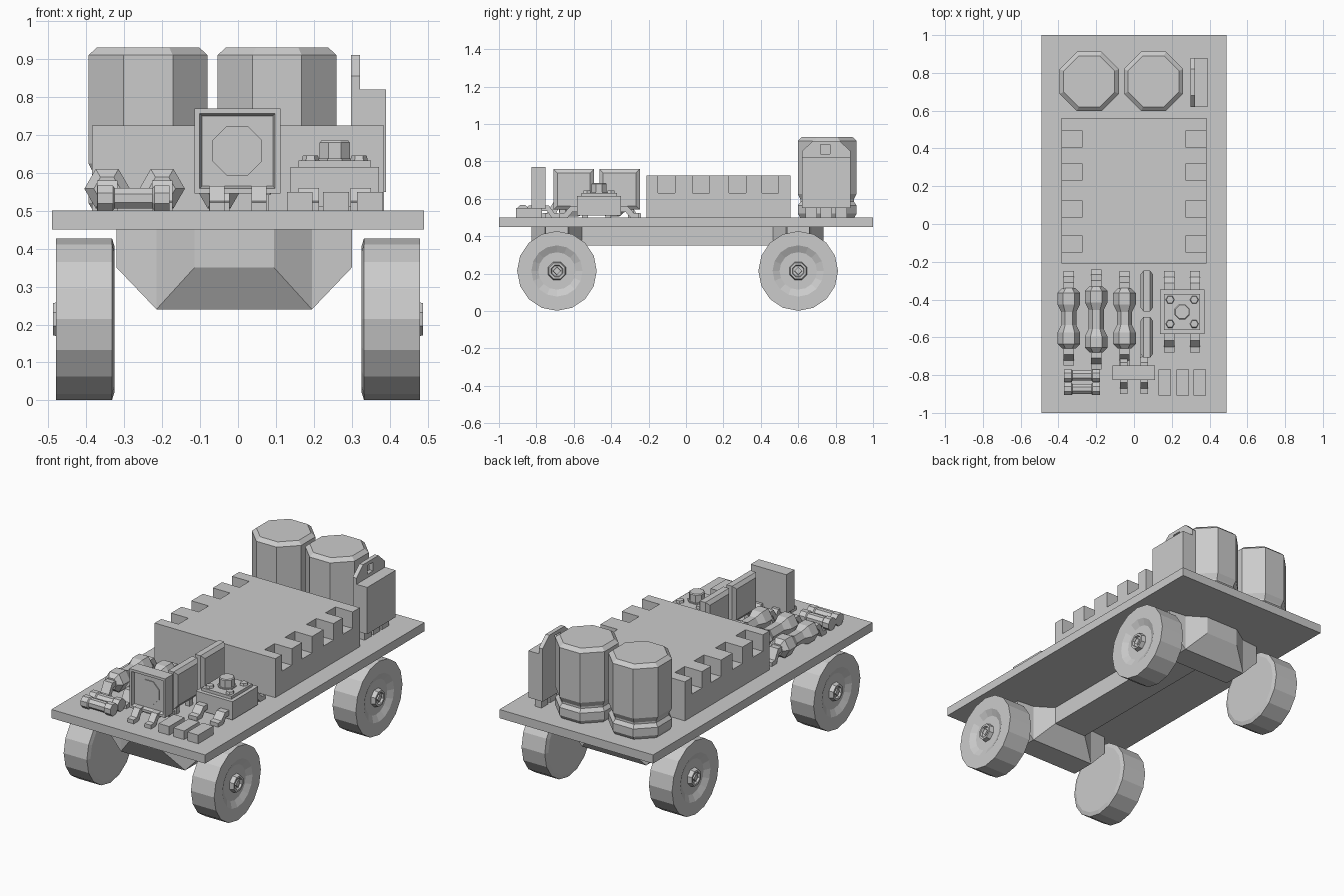
import bpy, bmesh
from math import cos, sin, pi

if "Cube" in bpy.data.objects:
    bpy.data.objects.remove(bpy.data.objects["Cube"])


def finish(name, bm):
    bmesh.ops.recalc_face_normals(bm, faces=bm.faces)
    me = bpy.data.meshes.new(name)
    bm.to_mesh(me)
    bm.free()
    ob = bpy.data.objects.new(name, me)
    bpy.context.collection.objects.link(ob)
    return ob


def loft(name, rings):
    """Skin a list of equal-length point rings and cap both ends."""
    bm = bmesh.new()
    vs = [[bm.verts.new(p) for p in r] for r in rings]
    n = len(rings[0])
    for a, b in zip(vs, vs[1:]):
        for i in range(n):
            j = (i + 1) % n
            bm.faces.new((a[i], a[j], b[j], b[i]))
    bm.faces.new(vs[0])
    bm.faces.new(vs[-1])
    return finish(name, bm)


def box(name, x, y, z):
    ring = lambda h: [(x[0], y[0], h), (x[1], y[0], h), (x[1], y[1], h), (x[0], y[1], h)]
    return loft(name, [ring(z[0]), ring(z[1])])


def lathe(name, profile, n, axis, c, phase=0.0):
    """Turn (radius, offset) pairs around an axis through point c."""
    rings = []
    for r, t in profile:
        ring = []
        for i in range(n):
            a = 2 * pi * i / n + phase
            u, v = r * cos(a), r * sin(a)
            d = {'x': (t, u, v), 'y': (u, t, v), 'z': (u, v, t)}[axis]
            ring.append((c[0] + d[0], c[1] + d[1], c[2] + d[2]))
        rings.append(ring)
    return loft(name, rings)


def prism_x(name, pts, x0, x1):
    """Extrude a (y, z) outline along x."""
    return loft(name, [[(x, y, z) for y, z in pts] for x in (x0, x1)])


def bent_pin(name, x, y, length, s, top=0.56, w=0.027):
    """Component leg that leaves the body, bends down and rests on the board."""
    q = lambda f: y + s * f * length
    prism_x(name, [(q(0), top), (q(.4), top), (q(.72), .525), (q(1), .522), (q(1), .5),
                   (q(.55), .5), (q(.3), top - .03), (q(0), top - .03)], x - w, x + w)


# Circuit board deck
box("board", (-.49, .49), (-1, 1), (.45, .5))

# Axle housings: tapered along x, with a nose facing each way along y
CX = -.01
for label, cy in (("front", -.69), ("rear", .6)):
    rings = []
    for x, h, zb in ((-.31, .06, .35), (-.205, .07, .24), (.205, .07, .24), (.31, .06, .35)):
        rings.append([(CX + x, cy - h, zb), (CX + x, cy + h, zb),
                      (CX + x, cy + h, .45), (CX + x, cy - h, .45)])
    loft(label + "_axle_housing", rings)
    rings = []
    for t, w, zb in ((-.135, .105, .35), (-.07, .205, .24), (.07, .205, .24), (.135, .105, .35)):
        rings.append([(CX - w, cy + t, zb), (CX + w, cy + t, zb),
                      (CX + w, cy + t, .45), (CX - w, cy + t, .45)])
    loft(label + "_axle_nose", rings)
    # Wheels with a dished face and a stepped hub
    for side, s in (("left", -1), ("right", 1)):
        lathe(f"{label}_{side}_wheel", [(.19, s * .325), (.213, s * .332), (.213, s * .48), (.137, s * .48),
              (.10, s * .462)], 16, 'x', (0, cy, .214))
        lathe(f"{label}_{side}_hub", [(.052, s * .46), (.046, s * .487), (.034, s * .487),
              (.03, s * .475)], 8, 'x', (0, cy, .214), pi / 8)
        lathe(f"{label}_{side}_hub_bolt", [(.025, s * .46), (.02, s * .484)], 4, 'x', (0, cy, .214))
# Spine joining the axles
box("chassis_spine", (CX - .105, CX + .105), (-.56, .47), (.35, .45))

# Main chip with notched edges
chip = box("main_chip", (-.385, .385), (-.21, .56), (.5, .725))
bm = bmesh.new()
for s in (-1, 1):
    for y in (-.105, .08, .275, .45):
        cube = bmesh.ops.create_cube(bm, size=1)["verts"]
        bmesh.ops.scale(bm, vec=(.22, .09, .2), verts=cube)
        bmesh.ops.translate(bm, vec=(s * .385, y, .73), verts=cube)
cutter = finish("notch_cutter", bm)
cutter.hide_render = True
cutter.hide_viewport = True
mod = chip.modifiers.new("notches", 'BOOLEAN')
mod.operation = 'DIFFERENCE'
mod.solver = 'EXACT'
mod.object = cutter

# Two octagonal capacitors
k = 1 / cos(pi / 8)
for name, x in (("left", -.237), ("right", .103)):
    lathe(name + "_capacitor", [(.145 * k, .5), (.157 * k, .52), (.157 * k, .565), (.142 * k, .585),
          (.142 * k, .595), (.157 * k, .625), (.157 * k, .91), (.135 * k, .93)],
          8, 'z', (x, .755, 0), pi / 8)

# Rear regulator: body, heat tab with mounting hole, three legs
box("regulator_body", (.322, .39), (.62, .88), (.55, .82))
for name, pts in (("front", [(.62, .55), (.72, .55), (.72, .91), (.68, .91), (.62, .855)]),
                  ("rear", [(.88, .55), (.77, .55), (.77, .91), (.82, .91), (.88, .855)])):
    prism_x(f"regulator_tab_{name}", pts, .298, .322)
box("regulator_tab_top", (.298, .322), (.72, .77), (.89, .91))
box("regulator_tab_middle", (.298, .322), (.72, .77), (.55, .84))
for y in (.67, .75, .83):
    box("regulator_leg", (.32, .36), (y - .03, y + .03), (.5, .55))

# Front lamp: recessed square frame with octagonal lens
lamp = box("lamp_frame", (-.115, .112), (-.825, -.75), (.545, .77))
bm = bmesh.new()
bm.from_mesh(lamp.data)
bm.normal_update()
face = [min(bm.faces, key=lambda f: f.normal.y)]
bmesh.ops.inset_region(bm, faces=face, thickness=.02)
bmesh.ops.inset_region(bm, faces=face, thickness=.008, depth=-.02)
bm.to_mesh(lamp.data)
bm.free()
lathe("lamp_lens", [(.071, -.80), (.071, -.81)], 8, 'y', (-.002, 0, .658), pi / 8)
for x in (-.055, .055):
    bent_pin("lamp_front_leg", x, -.80, .1, -1, .565, .02)
    bent_pin("lamp_rear_leg", x, -.77, .09, 1, .565, .02)

# Two upright square plate components behind the lamp
for y in (-.355, -.6):
    ring = lambda x, r: [(x, y - r, .65 - r), (x, y + r, .65 - r), (x, y + r, .65 + r), (x, y - r, .65 + r)]
    loft("plate_component", [ring(.035, .088), ring(.05, .108), ring(.085, .108), ring(.1, .088)])
    for d in (-.06, .06):
        box("plate_leg", (.055, .08), (y + d - .015, y + d + .015), (.5, .555))

# Three hexagonal dumbbell resistors with bent leads
for x, c, h in ((-.345, -.5, .16), (-.2, -.505, .175), (-.05, -.5, .16)):
    half = [(.035, h), (.06, h - .025), (.06, h - .085), (.04, h - .125)]
    lathe("resistor", [(r, -t) for r, t in half] + [(r, t) for r, t in half[::-1]],
          6, 'y', (x, c, .558))
    for s in (-1, 1):
        bent_pin("resistor_lead", x, c + s * (h - .01), .1, s, .58)

# Push switch: base, cover plate, corner studs, button and legs
SX, SY = .255, -.465
box("switch_base", (SX - .117, SX + .117), (SY - .117, SY + .117), (.51, .615))
box("switch_plate", (SX - .095, SX + .095), (SY - .095, SY + .095), (.615, .632))
lathe("switch_button", [(.05, .63), (.05, .637), (.043, .637), (.043, .68), (.038, .685)],
      8, 'z', (SX, SY, 0), pi / 8)
for sx in (-1, 1):
    for sy in (-1, 1):
        lathe("switch_stud", [(.024, .63), (.02, .645)], 6, 'z', (SX + sx * .064, SY + sy * .064, 0))
        bent_pin("switch_leg", SX + sx * .068, SY + sy * .11, .105, sy)

# Three small chip blocks and two barrel diodes at the front edge
for x in (.163, .258, .348):
    box("small_block", (x - .034, x + .034), (-.908, -.77), (.5, .55))
for y in (-.803, -.873):
    lathe("barrel_diode", [(.036, -.095), (.036, -.055), (.029, -.05), (.029, .05), (.036, .055),
          (.036, .095)], 8, 'x', (-.275, y, .533), pi / 8)
